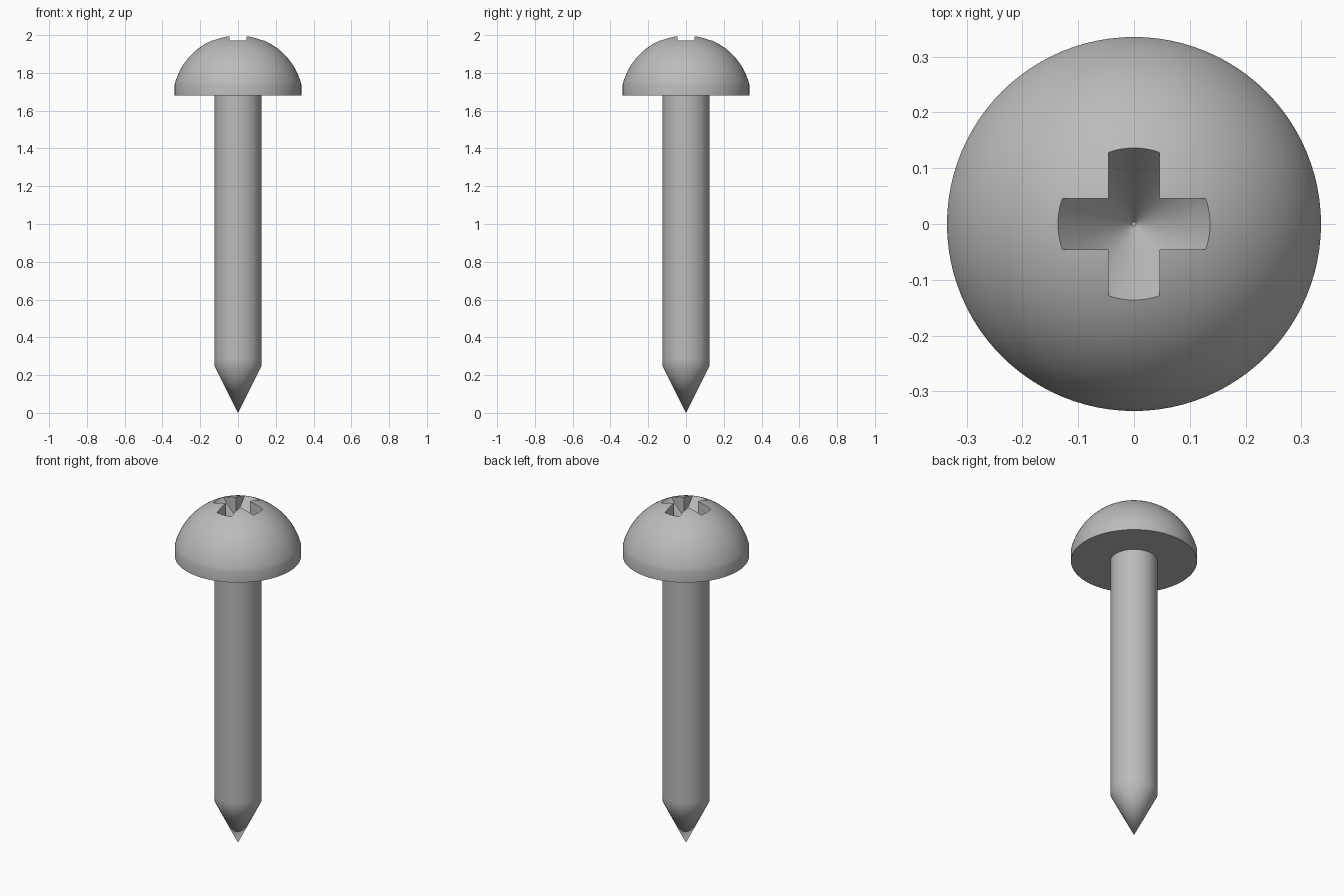
import bpy, bmesh, math

cube = bpy.data.objects.get("Cube")
if cube:
    bpy.data.objects.remove(cube, do_unlink=True)

SEGMENTS = 96
HEAD_R, HEAD_Z, RIM_Z, TOP_Z = 0.335, 1.68, 1.74, 2.0
SHANK_R, TIP_Z = 0.125, 0.25
SLOT_W, SLOT_R, SLOT_Z = 0.046, 0.135, 1.80

steel = bpy.data.materials.new("grey steel")
steel.use_nodes = True
grey = (0.5, 0.5, 0.5, 1)
steel.diffuse_color = grey
steel.node_tree.nodes["Principled BSDF"].inputs["Base Color"].default_value = grey


def finish(bm, name):
    bmesh.ops.recalc_face_normals(bm, faces=bm.faces)
    mesh = bpy.data.meshes.new(name)
    bm.to_mesh(mesh)
    bm.free()
    mesh.materials.append(steel)
    obj = bpy.data.objects.new(name, mesh)
    bpy.context.collection.objects.link(obj)
    return obj


def lathe(name, profile):
    """Turn a list of (radius, height) points around the z axis."""
    bm = bmesh.new()
    verts = [bm.verts.new((r, 0, z)) for r, z in profile]
    edges = [bm.edges.new(pair) for pair in zip(verts, verts[1:])]
    bmesh.ops.spin(bm, geom=verts + edges, cent=(0, 0, 0), axis=(0, 0, 1),
                   angle=math.tau, steps=SEGMENTS, use_merge=True)
    bmesh.ops.remove_doubles(bm, verts=bm.verts, dist=0.00001)
    return finish(bm, name)


def activate(obj):
    bpy.ops.object.select_all(action='DESELECT')
    obj.select_set(True)
    bpy.context.view_layer.objects.active = obj


def cut(obj, cutter, operation):
    """Apply a boolean and remove the cutter."""
    mod = obj.modifiers.new("cut", 'BOOLEAN')
    mod.operation, mod.solver, mod.object = operation, 'EXACT', cutter
    activate(obj)
    bpy.ops.object.modifier_apply(modifier=mod.name)
    bpy.data.objects.remove(cutter, do_unlink=True)


# Head: short straight rim under a spherical cap
cap_h = TOP_Z - RIM_Z
cap_r = (HEAD_R ** 2 + cap_h ** 2) / (2 * cap_h)
rim_angle = math.asin(HEAD_R / cap_r)
rings = 24
dome = [(cap_r * math.sin(a), TOP_Z - cap_r + cap_r * math.cos(a))
        for a in (rim_angle * (1 - i / rings) for i in range(rings))]
head = lathe("screw_head", [(0, HEAD_Z), (HEAD_R, HEAD_Z)] + dome + [(0, TOP_Z)])

# Recess: a cone trimmed to a cross, taken out of the head
edge_z = TOP_Z - cap_r + math.sqrt(cap_r ** 2 - SLOT_R ** 2)
high = TOP_Z + 0.1
wide = SLOT_R * (high - SLOT_Z) / (edge_z - SLOT_Z)
recess = lathe("recess_cutter", [(0, SLOT_Z), (0.004, SLOT_Z), (wide, high), (0, high)])

bm = bmesh.new()
outline = []
for turn in range(4):
    c, s = round(math.cos(turn * math.pi / 2)), round(math.sin(turn * math.pi / 2))
    for x, y in ((0.4, -SLOT_W), (0.4, SLOT_W), (SLOT_W, SLOT_W)):
        outline.append(bm.verts.new((x * c - y * s, x * s + y * c, HEAD_Z)))
base = bm.faces.new(outline)
top = bmesh.ops.extrude_face_region(bm, geom=[base])["geom"]
bmesh.ops.translate(bm, vec=(0, 0, 0.5),
                    verts=[v for v in top if isinstance(v, bmesh.types.BMVert)])
cross = finish(bm, "cross_cutter")
cut(recess, cross, 'INTERSECT')
cut(head, recess, 'DIFFERENCE')

# Shank with pointed tip
shank = lathe("shank", [(0, 0), (SHANK_R * 0.8, TIP_Z * 0.8), (SHANK_R, TIP_Z),
                        (SHANK_R, TIP_Z + 0.04), (SHANK_R, HEAD_Z + 0.01), (0, HEAD_Z + 0.01)])

for obj in (head, shank):
    activate(obj)
    bpy.ops.object.shade_smooth_by_angle(angle=math.radians(30))
